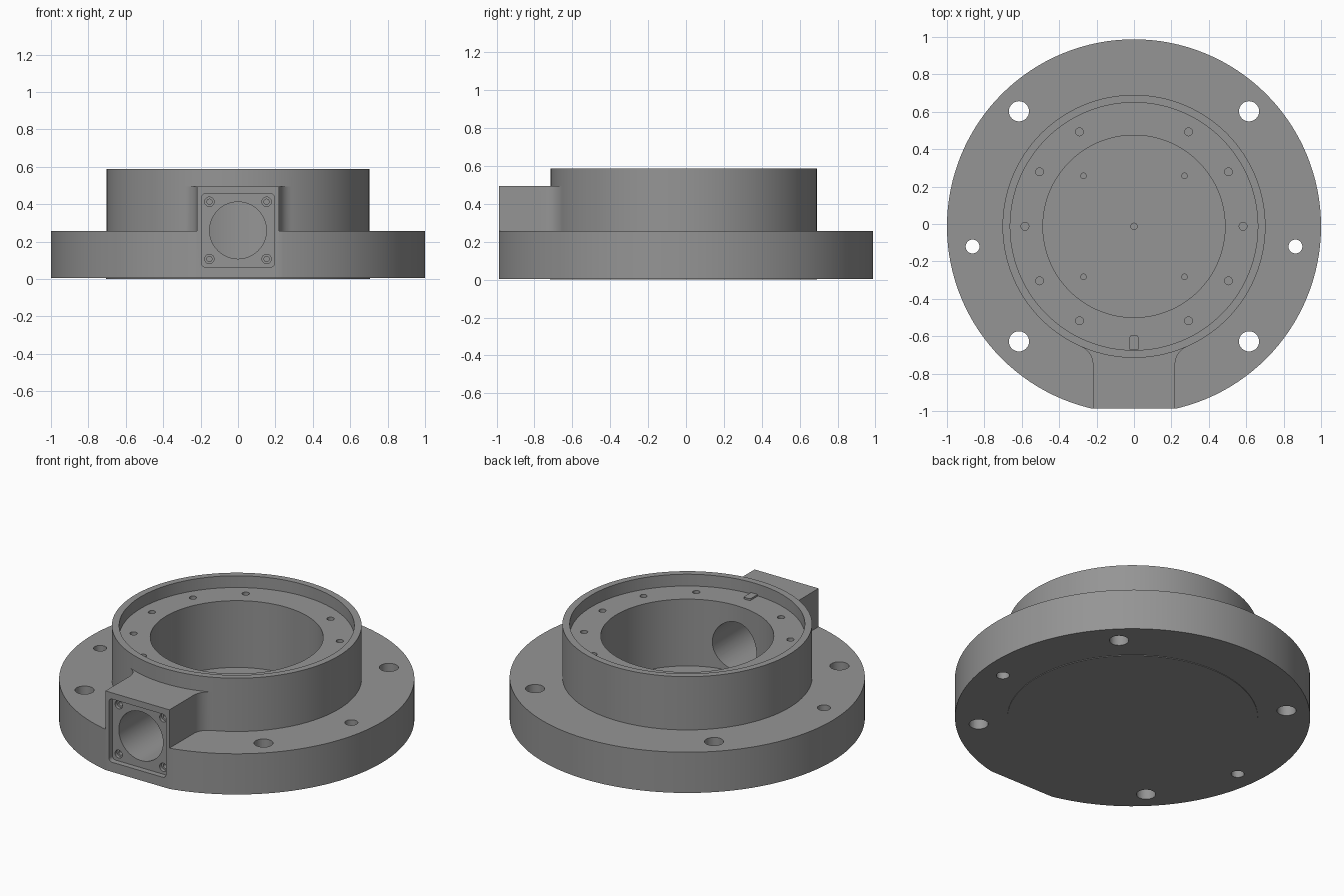
import bpy, bmesh
from math import sin, cos, pi, radians, atan2, sqrt
from mathutils import Matrix, Vector

if "Cube" in bpy.data.objects:
    bpy.data.objects.remove(bpy.data.objects["Cube"])

CY = -0.0125        # axis of the round body
FRONT = -0.9875     # flat front face
SEG = 128


def make_object(name, bm):
    bmesh.ops.recalc_face_normals(bm, faces=bm.faces[:])
    mesh = bpy.data.meshes.new(name)
    bm.to_mesh(mesh)
    bm.free()
    obj = bpy.data.objects.new(name, mesh)
    bpy.context.collection.objects.link(obj)
    return obj


def lathe(name, profile):
    bm = bmesh.new()
    verts = [bm.verts.new((r, CY, z)) for r, z in profile]
    edges = [bm.edges.new(p) for p in zip(verts, verts[1:])]
    bmesh.ops.spin(bm, geom=verts + edges, cent=(0, CY, 0), axis=(0, 0, 1),
                   angle=2 * pi, steps=SEG)
    bmesh.ops.remove_doubles(bm, verts=bm.verts[:], dist=1e-5)
    return make_object(name, bm)


def prism(bm, points, vec):
    a = [bm.verts.new(p) for p in points]
    b = [bm.verts.new(Vector(p) + Vector(vec)) for p in points]
    bm.faces.new(a)
    bm.faces.new(b[::-1])
    for i in range(len(a)):
        j = (i + 1) % len(a)
        bm.faces.new((a[i], b[i], b[j], a[j]))


def arc(cx, cy, r, a0, a1, n=8):
    return [(cx + r * cos(a0 + (a1 - a0) * i / n), cy + r * sin(a0 + (a1 - a0) * i / n))
            for i in range(n + 1)]


def hole(bm, x, y, r, z0, z1, n=32):
    """Vertical round cutter between two heights."""
    bmesh.ops.create_cone(bm, cap_ends=True, segments=n, radius1=r, radius2=r,
                          depth=z1 - z0, matrix=Matrix.Translation((x, y, (z0 + z1) / 2)))


def front_hole(bm, x, z, r, y0, y1, n=32):
    """Round cutter along y."""
    m = Matrix.Translation((x, (y0 + y1) / 2, z)) @ Matrix.Rotation(pi / 2, 4, 'X')
    bmesh.ops.create_cone(bm, cap_ends=True, segments=n, radius1=r, radius2=r,
                          depth=y1 - y0, matrix=m)


def boolean(target, tool, operation):
    tool.hide_render = True
    mod = target.modifiers.new(tool.name, 'BOOLEAN')
    mod.object, mod.operation, mod.solver = tool, operation, 'EXACT'
    bpy.context.view_layer.objects.active = target
    bpy.ops.object.modifier_apply(modifier=mod.name)
    bpy.data.objects.remove(tool, do_unlink=True)


# Round body: thin base pad, flange, collar, ledge and bore
LEDGE, FLOOR = 0.515, 0.10
body = lathe("flanged_housing", [
    (0, 0), (0.705, 0), (0.705, 0.004), (1, 0.004), (1, 0.257), (0.703, 0.257),
    (0.703, 0.588), (0.662, 0.588), (0.662, LEDGE), (0.487, LEDGE), (0.487, FLOOR), (0, FLOOR)])

# Port block with fillets blending into the collar
W, R, FR = 0.22, 0.703, 0.1
fx = W + FR
fy = -sqrt((R + FR) ** 2 - fx ** 2)
right = [(W, -1.1)] + arc(fx, fy, FR, pi, atan2(-fy, -fx), 10) + [(0.25, -0.58)]
outline = right + [(-x, y) for x, y in reversed(right)]
bm = bmesh.new()
prism(bm, [(x, y + CY, 0.15) for x, y in outline], (0, 0, 0.345))
boolean(body, make_object("port_block", bm), 'UNION')

# Flat front face
bm = bmesh.new()
prism(bm, [(-0.6, FRONT, -0.1), (0.6, FRONT, -0.1), (0.6, FRONT, 0.8), (-0.6, FRONT, 0.8)],
      (0, -0.4, 0))
boolean(body, make_object("front_cutter", bm), 'DIFFERENCE')

# Rounded square pocket in the front
PZ, H, CR, DEPTH = 0.26, 0.196, 0.022, 0.035
square = []
for k, (sx, sz) in enumerate([(1, 1), (-1, 1), (-1, -1), (1, -1)]):
    square += arc(sx * (H - CR), PZ + sz * (H - CR), CR, k * pi / 2, (k + 1) * pi / 2, 5)
bm = bmesh.new()
prism(bm, [(x, FRONT + DEPTH, z) for x, z in square], (0, -0.2, 0))
boolean(body, make_object("pocket_cutter", bm), 'DIFFERENCE')

# Flange bolt holes, dowel holes, ledge and floor holes, side port, counterbores
back = FRONT + DEPTH
bm = bmesh.new()
for s in (-1, 1):
    for t in (-1, 1):
        hole(bm, s * 0.615, CY + t * 0.615, 0.054, -0.1, 0.4)
        hole(bm, s * 0.27, CY + t * 0.27, 0.015, FLOOR - 0.05, FLOOR + 0.05, 16)
        front_hole(bm, s * 0.153, PZ + t * 0.153, 0.025, back - 0.02, back + 0.02, 24)
    hole(bm, s * 0.863, CY - 0.108, 0.037, -0.1, 0.4)
    for a in (-60, -30, 0, 30, 60):
        hole(bm, s * 0.583 * cos(radians(a)), CY + 0.583 * sin(radians(a)), 0.021,
             LEDGE - 0.07, LEDGE + 0.03, 20)
hole(bm, 0, CY, 0.017, FLOOR - 0.05, FLOOR + 0.05, 16)
front_hole(bm, 0, PZ, 0.152, back - 0.02, -0.3, 64)
boolean(body, make_object("hole_cutter", bm), 'DIFFERENCE')

# Screw holes behind the counterbores
bm = bmesh.new()
for s in (-1, 1):
    for t in (-1, 1):
        front_hole(bm, s * 0.153, PZ + t * 0.153, 0.014, back - 0.01, back + 0.1, 16)
boolean(body, make_object("screw_cutter", bm), 'DIFFERENCE')

# Low locating key on the ledge, with rounded inner corners
bm = bmesh.new()
shape = (arc(0.013, -0.606, 0.01, 0, pi / 2, 5) + arc(-0.013, -0.606, 0.01, pi / 2, pi, 5)
         + [(-0.023, -0.67), (0.023, -0.67)])
prism(bm, [(x, y, LEDGE - 0.005) for x, y in shape], (0, 0, 0.016))
key = make_object("locating_key", bm)

# Dark grey metal
metal = bpy.data.materials.new("dark_metal")
metal.diffuse_color = (0.3, 0.3, 0.3, 1)
metal.use_nodes = True
metal.node_tree.nodes["Principled BSDF"].inputs["Base Color"].default_value = metal.diffuse_color
for obj in (body, key):
    obj.data.materials.clear()
    obj.data.materials.append(metal)
    bpy.ops.object.select_all(action='DESELECT')
    obj.select_set(True)
    bpy.context.view_layer.objects.active = obj
    bpy.ops.object.shade_smooth_by_angle(angle=radians(30))
